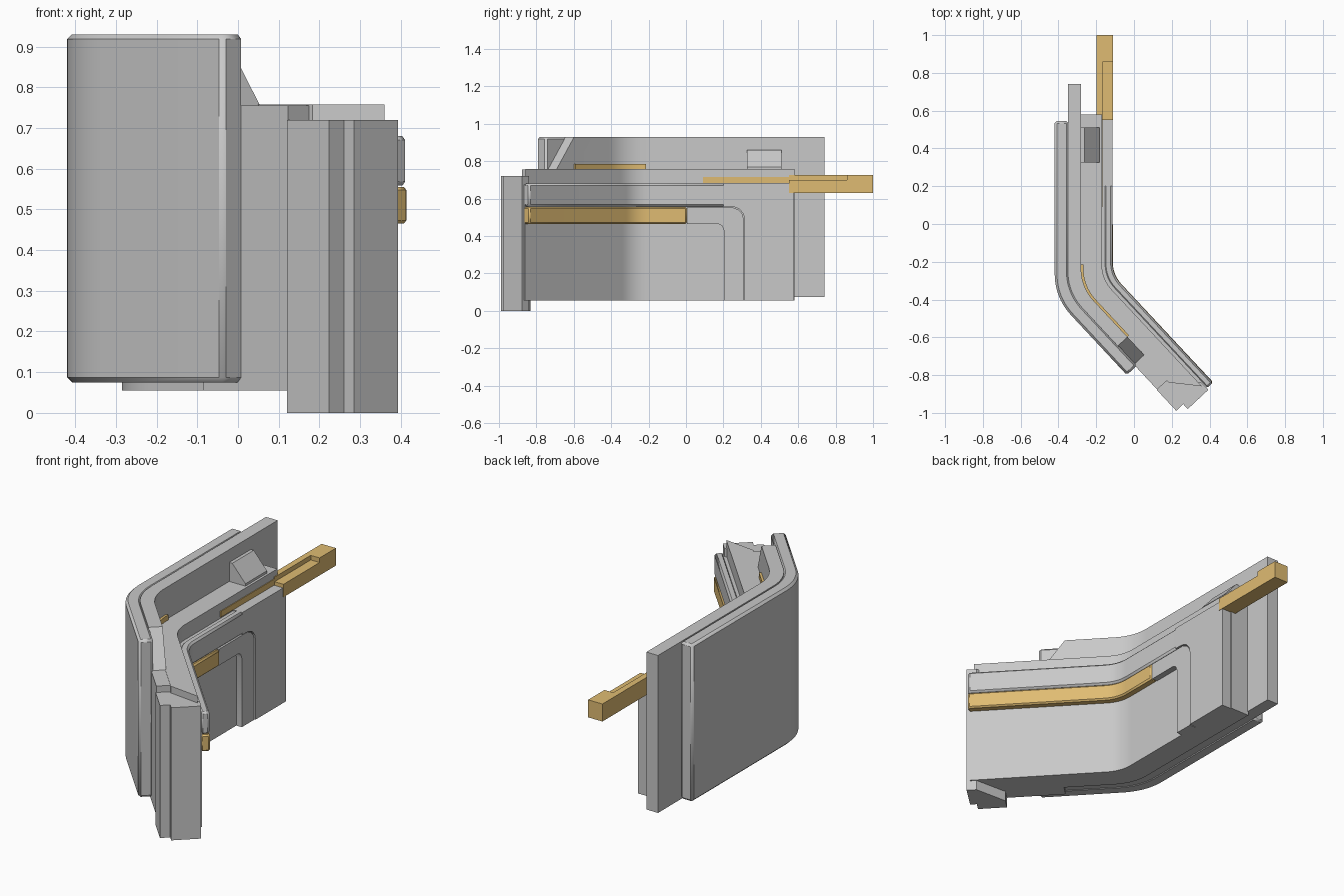
import bpy, bmesh, math
from mathutils import Vector

cube = bpy.data.objects.get("Cube")
if cube:
    bpy.data.objects.remove(cube)


def material(name, rgb):
    m = bpy.data.materials.new(name)
    m.use_nodes = True
    m.diffuse_color = (*rgb, 1)
    m.node_tree.nodes["Principled BSDF"].inputs["Base Color"].default_value = (*rgb, 1)
    return m


GREY = material("light grey", (0.58, 0.58, 0.58))
GOLD = material("brass gold", (0.74, 0.50, 0.17))

# The wall runs along y, then turns; o is depth into the wall, s distance past the bend
ORIGIN = Vector((-0.42, -0.39))
ALONG = Vector((0.682, -0.731))
INWARD = Vector((0.731, 0.682))
MITER = 0.392


def at(o, s):
    return ORIGIN + INWARD * o + ALONG * s


def side(o, top, s, steps=10):
    """Plan line at depth o from y = top, round the bend, to distance s."""
    corner = ORIGIN + Vector((o, o * MITER))
    t = 0.13 - 0.2 * o
    a, b = corner + Vector((0, t)), corner + ALONG * t
    pts = [Vector((corner.x, top))]
    for i in range(steps + 1):
        u = i / steps
        pts.append(a * (1 - u) ** 2 + corner * 2 * u * (1 - u) + b * u * u)
    return pts + [at(o, s)]


def loft(name, low, high, mat, bevel=0):
    """Solid between two matching rings of 3D points."""
    bm = bmesh.new()
    a = [bm.verts.new(p) for p in low]
    b = [bm.verts.new(p) for p in high]
    bm.faces.new(a)
    bm.faces.new(b)
    for i in range(len(a)):
        j = (i + 1) % len(a)
        bm.faces.new((a[i], a[j], b[j], b[i]))
    bmesh.ops.recalc_face_normals(bm, faces=bm.faces)
    me = bpy.data.meshes.new(name)
    bm.to_mesh(me)
    bm.free()
    me.materials.append(mat)
    ob = bpy.data.objects.new(name, me)
    bpy.context.collection.objects.link(ob)
    bpy.ops.object.select_all(action="DESELECT")
    ob.select_set(True)
    bpy.context.view_layer.objects.active = ob
    bpy.ops.object.shade_smooth_by_angle(angle=math.radians(25))
    if bevel:
        mod = ob.modifiers.new("edge bevel", "BEVEL")
        mod.width = bevel
        mod.segments = 1
        mod.limit_method = "ANGLE"
        mod.angle_limit = math.radians(50)
    return ob


def prism(name, plan, z0, z1, mat=GREY, bevel=0):
    return loft(name, [(*p, z0) for p in plan], [(*p, z1) for p in plan], mat, bevel)


def plate(name, outline, x0, x1, mat=GREY, bevel=0):
    """Outline in y, z, extruded in x."""
    return loft(name, [(x0, *p) for p in outline], [(x1, *p) for p in outline], mat, bevel)


def box(name, x, y, z, mat=GREY, bevel=0):
    plan = [(x[0], y[0]), (x[1], y[0]), (x[1], y[1]), (x[0], y[1])]
    return prism(name, plan, *z, mat, bevel)


def plan_strip(o0, o1, top, s0, s1):
    return side(o0, top, s0) + side(o1, top, s1)[::-1]


def strip(name, o0, o1, top, s, z0, z1, mat=GREY, bevel=0, s_inner=None):
    plan = plan_strip(o0, o1, top, s, s if s_inner is None else s_inner)
    return prism(name, plan, z0, z1, mat, bevel)


# Outer cladding and the taller backing wall with its sloping front end
strip("outer_cladding", 0, 0.074, 0.545, 0.56, 0.075, 0.93, GREY, 0.012)
strip("backing_wall", 0.07, 0.14, 0.74, 0.545, 0.075, 0.755)
loft("backing_wall_top",
     [(*p, 0.755) for p in plan_strip(0.07, 0.14, 0.74, 0.545, 0.545)],
     [(*p, 0.93) for p in plan_strip(0.07, 0.14, 0.74, 0.415, 0.415)], GREY)

# Core wall and the tongue leading to the end post
strip("core_wall", 0.135, 0.25, 0.58, 0.74, 0.055, 0.757, GREY, 0, 0.875)
prism("front_tongue", [at(0.065, 0.42), at(0.065, 0.726), at(0.137, 0.726), at(0.137, 0.42)],
      0.055, 0.755)

# End post with a notched face
post = [(0.062, 0.726), (0.062, 0.877), (0.113, 0.877), (0.113, 0.912),
        (0.262, 0.912), (0.262, 0.86), (0.13, 0.726)]
prism("end_post", [at(*p) for p in post], 0, 0.72)

# Inner face: recessed lower panel, raised upper rail and rear panel
strip("inner_panel", 0.24, 0.268, 0.575, 0.895, 0.055, 0.675)
strip("upper_rail", 0.262, 0.306, 0.21, 0.90, 0.558, 0.68, GREY, 0.01)
rear = [(0.575, 0.055), (0.575, 0.68), (0.2, 0.68), (0.2, 0.558), (0.25, 0.558),
        (0.285, 0.545), (0.306, 0.52), (0.313, 0.49), (0.313, 0.055)]
plate("rear_panel", rear, -0.17, -0.114)

# Brass handrail that continues as a grey bent channel
strip("handrail", 0.262, 0.308, 0.005, 0.90, 0.465, 0.555, GOLD, 0.008)
channel = [(0.005, 0.465), (0.17, 0.465), (0.193, 0.455), (0.203, 0.43), (0.203, 0.055),
           (0.308, 0.055), (0.308, 0.49), (0.301, 0.518), (0.282, 0.54), (0.25, 0.553),
           (0.005, 0.553)]
plate("bent_channel", channel, -0.17, -0.119)

# Brass strip on the core top, and the sliding latch at the rear
line = side(0.139, -0.215, 0.415) + side(0.152, -0.215, 0.415)[::-1]
prism("top_trim", line, 0.75, 0.785, GOLD)
box("latch_rod", (-0.19, -0.166), (0.09, 0.56), (0.682, 0.714), GOLD)
box("latch_back", (-0.198, -0.165), (0.55, 1.0), (0.63, 0.725), GOLD)
box("latch_front", (-0.165, -0.112), (0.55, 0.86), (0.63, 0.70), GOLD)
box("latch_grip", (-0.165, -0.112), (0.86, 1.0), (0.63, 0.725), GOLD)

# Wedge block on the core top
wedge = [(-0.285, 0.75), (-0.183, 0.75), (-0.183, 0.77), (-0.262, 0.86), (-0.285, 0.86)]
loft("wedge_block", [(x, 0.325, z) for x, z in wedge], [(x, 0.51, z) for x, z in wedge], GREY)
